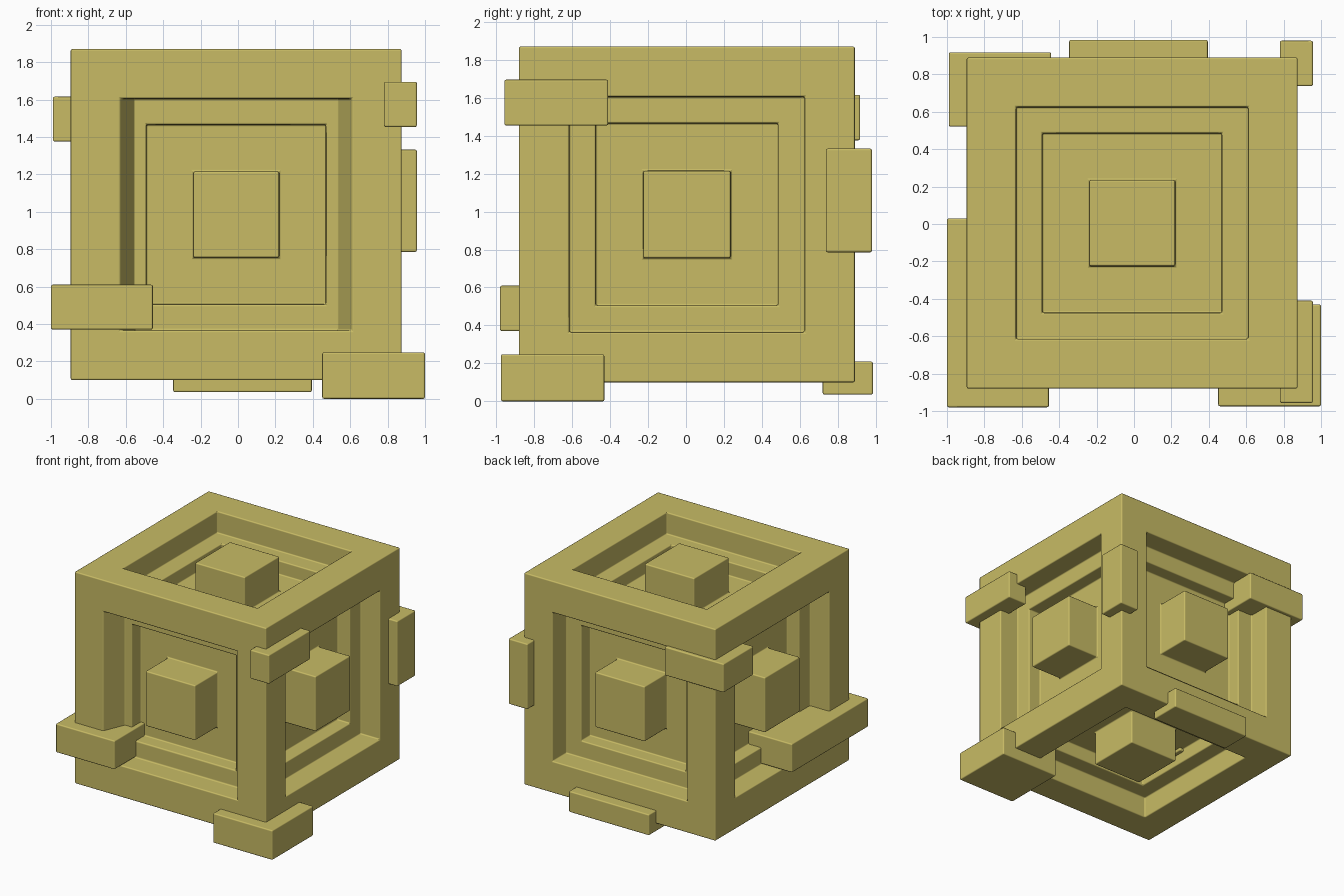
import bpy, bmesh
from mathutils import Vector

if "Cube" in bpy.data.objects:
    bpy.data.objects.remove(bpy.data.objects["Cube"])

mat = bpy.data.materials.new("ochre")
mat.diffuse_color = (0.58, 0.50, 0.13, 1)
mat.use_nodes = True
mat.node_tree.nodes["Principled BSDF"].inputs["Base Color"].default_value = mat.diffuse_color


def finish(name, bm, loc):
    bmesh.ops.recalc_face_normals(bm, faces=bm.faces[:])
    me = bpy.data.meshes.new(name)
    bm.to_mesh(me)
    bm.free()
    me.materials.append(mat)
    ob = bpy.data.objects.new(name, me)
    ob.location = loc
    bpy.context.collection.objects.link(ob)
    bev = ob.modifiers.new("soft_edges", 'BEVEL')
    bev.width = 0.01
    bev.segments = 2
    bev.limit_method = 'ANGLE'
    bev.harden_normals = True
    bpy.ops.object.select_all(action='DESELECT')
    ob.select_set(True)
    bpy.context.view_layer.objects.active = ob
    bpy.ops.object.shade_smooth_by_angle()
    return ob


def box(name, lo, hi):
    lo, hi = Vector(lo), Vector(hi)
    bm = bmesh.new()
    bmesh.ops.create_cube(bm, size=1)
    bmesh.ops.scale(bm, vec=hi - lo, verts=bm.verts[:])
    return finish(name, bm, (lo + hi) / 2)


def inset(bm, face, width):
    bmesh.ops.inset_individual(bm, faces=[face], thickness=width, use_even_offset=True)
    return face


def push(bm, face, offset):
    new = bmesh.ops.extrude_discrete_faces(bm, faces=[face])["faces"][0]
    bmesh.ops.translate(bm, vec=offset, verts=new.verts[:])
    return new


def set_half_width(face, half):
    for v in face.verts:
        v.co.x = half if v.co.x > 0 else -half


# Main cube: every side has a stepped recess with a flush block in the middle
bm = bmesh.new()
bmesh.ops.create_cube(bm, size=1.77)
for f in bm.faces[:]:
    n = f.normal.copy()
    front = n.y < -0.5
    f = push(bm, inset(bm, f, 0.265), n * -0.18)
    if front:                      # front recess has sloping side walls
        set_half_width(f, 0.545)
    f = inset(bm, f, 0.14)
    if front:
        set_half_width(f, 0.48)
    f = push(bm, f, n * -0.115)
    f = inset(bm, f, 0.25)
    push(bm, f, n * 0.295)
finish("recessed_cube", bm, (-0.01, 0.005, 0.985))

# Small blocks clipped onto the edges and corners
box("front_left_block", (-1.0, -0.98, 0.37), (-0.455, 0.03, 0.61))
box("front_right_foot_block", (0.45, -0.975, 0.0), (1.0, -0.43, 0.248))
box("front_right_upper_block", (0.78, -0.957, 1.453), (0.957, -0.41, 1.695))
box("back_right_block", (0.78, 0.737, 0.785), (0.957, 0.98, 1.332))
box("back_left_block", (-0.99, 0.52, 1.375), (-0.443, 0.918, 1.615))
box("back_bottom_block", (-0.347, 0.72, 0.035), (0.395, 0.985, 0.21))
